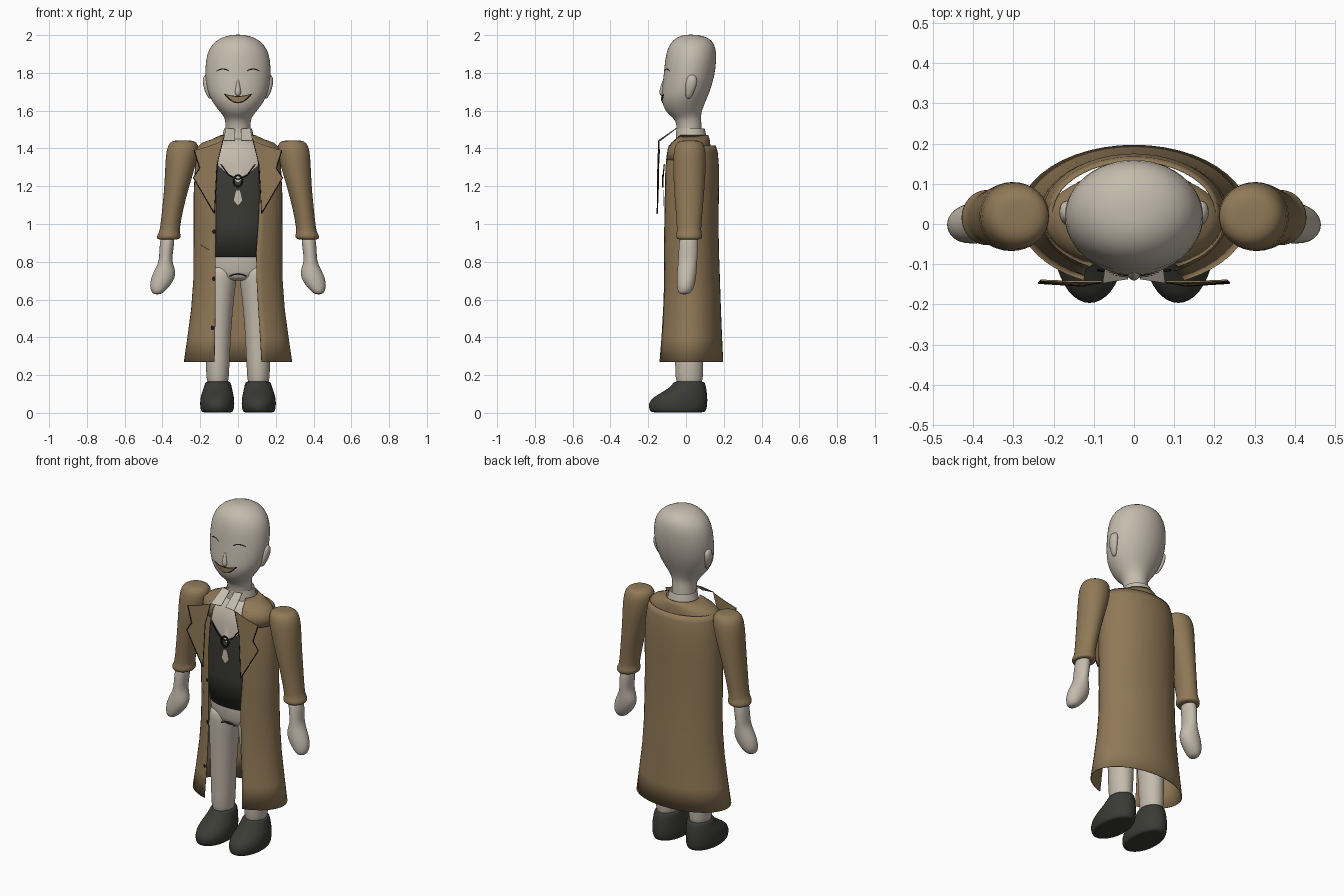
import bpy, bmesh
from math import sin, cos, asin, pi
from mathutils import Vector

if "Cube" in bpy.data.objects:
    bpy.data.objects.remove(bpy.data.objects["Cube"])


def material(name, rgb):
    m = bpy.data.materials.new(name)
    m.use_nodes = True
    m.diffuse_color = (*rgb, 1)
    m.node_tree.nodes["Principled BSDF"].inputs["Base Color"].default_value = (*rgb, 1)
    return m


PALE = material("pale skin", (0.56, 0.50, 0.42))
COAT = material("tan coat", (0.28, 0.19, 0.095))
DARK = material("charcoal", (0.042, 0.044, 0.036))
INK = material("black line", (0.01, 0.009, 0.007))
LIP = material("mouth tan", (0.32, 0.22, 0.11))


def finish(name, bm, mat, smooth=True, sub=0, thick=0):
    bmesh.ops.recalc_face_normals(bm, faces=bm.faces)
    me = bpy.data.meshes.new(name)
    bm.to_mesh(me)
    bm.free()
    ob = bpy.data.objects.new(name, me)
    bpy.context.collection.objects.link(ob)
    me.materials.append(mat)
    for p in me.polygons:
        p.use_smooth = smooth
    if thick:
        ob.modifiers.new("thickness", 'SOLIDIFY').thickness = thick
    if sub:
        ob.modifiers.new("rounding", 'SUBSURF').levels = sub
        ob.modifiers["rounding"].render_levels = sub
    return ob


def skin(bm, rows, closed):
    """Join rows of points with quads."""
    vs = [[bm.verts.new(p) for p in r] for r in rows]
    n = len(vs[0])
    for a, b in zip(vs, vs[1:]):
        for i in range(n if closed else n - 1):
            j = (i + 1) % n
            bm.faces.new((a[i], a[j], b[j], b[i]))
    return vs


def loft(name, rings, mat, side=1, segs=20, sub=1, cap=True):
    """Closed tube; each ring is z, left x, right x, front y, back y."""
    bm = bmesh.new()
    rows = []
    for z, x0, x1, y0, y1 in rings:
        cx, rx, cy, ry = (x0 + x1) / 2, (x1 - x0) / 2, (y0 + y1) / 2, (y1 - y0) / 2
        rows.append([(side * (cx + rx * sin(t)), cy - ry * cos(t), z)
                     for t in (2 * pi * i / segs for i in range(segs))])
    vs = skin(bm, rows, True)
    if cap:
        for ring in (vs[0], vs[-1]):
            f = bm.faces.new(ring)
            bmesh.ops.poke(bm, faces=[f])
    return finish(name, bm, mat, sub=sub)


def open_shell(name, rings, mat, segs=40):
    """Cloth open at the front; each ring is z, half width, front y, back y, opening x's."""
    bm = bmesh.new()
    rows = []
    for z, rx, y0, y1, xa, xb in rings:
        a, b = asin(xb / rx), 2 * pi + asin(xa / rx)
        cy, ry = (y0 + y1) / 2, (y1 - y0) / 2
        ts = [a + (b - a) * i / segs for i in range(segs + 1)]
        rows.append([(rx * sin(t), cy - ry * cos(t), z) for t in ts])
    skin(bm, rows, False)
    return finish(name, bm, mat, thick=0.004)


def plate(name, pts, mat):
    bm = bmesh.new()
    bm.faces.new([bm.verts.new(p) for p in pts])
    return finish(name, bm, mat, smooth=False, thick=0.004)


def tube(name, pts, mat, r=0.003, cyclic=False):
    cu = bpy.data.curves.new(name, 'CURVE')
    cu.dimensions, cu.bevel_depth, cu.bevel_resolution = '3D', r, 1
    sp = cu.splines.new('POLY')
    sp.points.add(len(pts) - 1)
    for q, p in zip(sp.points, pts):
        q.co = (*p, 1)
    sp.use_cyclic_u = cyclic
    cu.materials.append(mat)
    ob = bpy.data.objects.new(name, cu)
    bpy.context.collection.objects.link(ob)


def on_front(ob, x, z, lift):
    """Point on the front surface of an object."""
    ev = ob.evaluated_get(bpy.context.evaluated_depsgraph_get())
    hit, loc, _, _ = ev.ray_cast(Vector((x, -1, z)), Vector((0, 1, 0)))
    return (x, (loc.y if hit else -0.1) - lift, z)


def painted(name, ob, xc, half, top, low, mat, lift=0.003, n=12):
    """Thin strip that follows a surface between two height curves."""
    us = [-1 + 2 * i / n for i in range(n + 1)]
    bm = bmesh.new()
    skin(bm, [[on_front(ob, xc + half * u, top(u) * (1 - k) + low(u) * k, lift) for u in us]
              for k in (0, 0.5, 1)], False)
    return finish(name, bm, mat)


# Head and neck
head = loft("head", [
    (1.40, -.07, .07, -.04, .09), (1.50, -.065, .065, -.048, .085), (1.55, -.067, .067, -.055, .08),
    (1.575, -.08, .08, -.085, .08), (1.60, -.102, .102, -.112, .085), (1.65, -.14, .14, -.13, .105),
    (1.70, -.163, .163, -.13, .127), (1.78, -.176, .176, -.12, .152), (1.87, -.173, .173, -.112, .163),
    (1.93, -.155, .155, -.10, .16), (1.975, -.115, .115, -.07, .14), (1.997, -.06, .06, -.03, .09),
    (2.002, -.02, .02, 0, .05)], PALE, segs=24)
bpy.context.view_layer.update()
loft("nose", [(1.675, -.008, .008, -.13, -.10), (1.69, -.02, .02, -.146, -.10),
              (1.72, -.014, .014, -.138, -.10), (1.77, -.006, .006, -.122, -.10)], PALE, segs=10)
painted("mouth_outline", head, 0, .073, lambda u: 1.69 - .012 * (1 - u * u),
        lambda u: 1.685 - .046 * (1 - u * u), INK)
painted("mouth", head, 0, .06, lambda u: 1.683 - .010 * (1 - u * u),
        lambda u: 1.681 - .035 * (1 - u * u), LIP, lift=.006)

for s, tag in ((1, "left"), (-1, "right")):
    painted(tag + "_eye", head, s * .08, .033, lambda u: 1.812 + .012 * (1 - u * u),
            lambda u: 1.807 + .010 * (1 - u * u), INK)
    loft(tag + "_ear", [(1.665, .14, .155, .0, .025), (1.69, .145, .172, -.005, .04),
                        (1.74, .15, .188, -.005, .06), (1.775, .15, .187, .005, .06),
                        (1.79, .15, .175, .015, .045)], PALE, s, 12)

    # Legs and shoes
    loft(tag + "_leg", [(.12, .05, .165, -.055, .09), (.25, .045, .172, -.058, .092),
                        (.45, .035, .175, -.065, .095), (.62, .02, .18, -.075, .10),
                        (.72, .004, .18, -.08, .105), (.78, .0, .17, -.08, .105)], PALE, s)
    loft(tag + "_shoe", [(.002, .035, .185, -.175, .09), (.005, .026, .195, -.19, .105),
                         (.03, .018, .202, -.202, .114), (.07, .018, .202, -.195, .116),
                         (.10, .024, .195, -.145, .113), (.135, .032, .182, -.085, .108),
                         (.163, .038, .174, -.066, .10), (.166, .045, .168, -.058, .094)], DARK, s)

    # Sleeve with rolled cuff, forearm and mitten hand
    loft(tag + "_sleeve", [(1.443, .25, .33, -.02, .06), (1.435, .215, .36, -.048, .088),
                           (1.40, .205, .38, -.066, .105), (1.32, .22, .386, -.07, .107),
                           (1.2, .258, .39, -.066, .10), (1.08, .29, .402, -.056, .09),
                           (.955, .312, .415, -.046, .078), (.95, .303, .426, -.054, .086),
                           (.925, .303, .432, -.054, .086), (.918, .315, .424, -.044, .076)], COAT, s)
    loft(tag + "_forearm_and_hand", [
        (.95, .33, .41, -.035, .065), (.86, .342, .418, -.04, .065), (.805, .35, .418, -.042, .06),
        (.77, .335, .435, -.046, .058), (.73, .328, .456, -.05, .056), (.69, .345, .467, -.05, .05),
        (.655, .375, .466, -.047, .04), (.632, .40, .452, -.04, .022), (.628, .415, .44, -.02, .005)],
        PALE, s, 16)

    # Lapel with a dark edge, and shirt collar flap
    lapel = [(s * x, y, z) for x, y, z in (
        (.08, -.145, 1.44), (.16, -.145, 1.41), (.232, -.142, 1.39), (.203, -.147, 1.295),
        (.236, -.146, 1.245), (.125, -.153, 1.055), (.195, -.15, 1.22), (.112, -.15, 1.31))]
    outline = lapel[:6]
    plate(tag + "_lapel", outline + [lapel[7]], COAT)
    tube(tag + "_lapel_edge", outline[2:], INK)
    tube(tag + "_lapel_inner_edge", [lapel[0], lapel[7], lapel[5]], INK, .002)
    plate(tag + "_collar_flap", [(s * x, y, z) for x, y, z in (
        (.015, -.055, 1.5), (.065, -.05, 1.505), (.078, -.145, 1.44), (.015, -.135, 1.44))], PALE)

# Hips
loft("hips", [(.70, -.15, .15, -.07, .10), (.74, -.175, .175, -.084, .11),
              (.84, -.185, .185, -.092, .115), (.86, -.18, .18, -.085, .11)], PALE)
tube("trouser_crease", [(.045 * u, -.092, .735 - .012 * u * u) for u in (-1, -.5, 0, .5, 1)], DARK, .004)

# Torso: dark vest with a pale shirt above the V neckline
torso = loft("torso", [
    (.825, -.18, .18, -.10, .12), (1.0, -.19, .19, -.108, .12), (1.2, -.20, .20, -.112, .125),
    (1.33, -.20, .20, -.105, .125), (1.40, -.17, .17, -.085, .12), (1.45, -.09, .09, -.055, .11)],
    PALE, segs=40, sub=0)
bm = bmesh.new()
bm.from_mesh(torso.data)
for s in (1, -1):
    bmesh.ops.bisect_plane(bm, geom=bm.verts[:] + bm.edges[:] + bm.faces[:],
                           plane_co=(0, 0, 1.22), plane_no=(-.85 * s, 0, 1))
torso.data.materials.append(DARK)
for f in bm.faces:
    c = f.calc_center_median()
    f.material_index = 0 if c.z > 1.22 + .85 * abs(c.x) else 1
bm.to_mesh(torso.data)
bm.free()

# Shirt collar band
loft("shirt_collar", [(1.38, -.105, .105, -.06, .125), (1.44, -.09, .09, -.056, .115),
                      (1.505, -.075, .075, -.052, .10)], PALE, sub=1, cap=False)

# Coat body, and shoulder yoke up to the collar
coat = open_shell("coat", [
    (.27, .287, -.158, .197, -.125, .125), (.4, .268, -.147, .191, -.123, .118),
    (.55, .248, -.137, .185, -.12, .108), (.7, .237, -.13, .18, -.12, .10),
    (.85, .235, -.13, .175, -.12, .097), (1.0, .235, -.132, .172, -.118, .108),
    (1.15, .235, -.132, .174, -.118, .115), (1.3, .228, -.128, .175, -.11, .11),
    (1.38, .215, -.115, .168, -.10, .10), (1.415, .205, -.105, .158, -.09, .09)], COAT)
open_shell("shoulder_yoke", [
    (1.34, .224, -.122, .13, -.11, .11), (1.40, .22, -.108, .13, -.095, .095),
    (1.43, .19, -.09, .128, -.085, .085), (1.45, .135, -.075, .125, -.08, .08),
    (1.47, .093, -.062, .118, -.07, .07)], COAT)

# Buttons and pocket slits
bpy.context.view_layer.update()
for i, (x, z) in enumerate(((-.128, .96), (-.128, .71), (-.136, .45))):
    painted("button_%d" % i, coat, x, .009, lambda u: z + .012 * (1 - u * u) ** .5,
            lambda u: z - .012 * (1 - u * u) ** .5, INK)
for s, tag in ((1, "left"), (-1, "right")):
    painted(tag + "_pocket", coat, s * .175, .022, lambda u: .878 + .014 * u * s,
            lambda u: .874 + .014 * u * s, INK if s < 0 else LIP)

# Pendant: cord, ring and drop
tube("pendant_cord", [(.09, -.115, 1.315), (.05, -.12, 1.26), (0, -.122, 1.235),
                      (-.05, -.12, 1.26), (-.09, -.115, 1.315)], INK, .003)
tube("pendant_ring", [(.023 * cos(a), -.123, 1.228 + .03 * sin(a))
                      for a in (2 * pi * i / 20 for i in range(20))], INK, .005, True)
plate("pendant_drop", [(x, -.122, z) for x, z in (
    (-.012, 1.18), (.012, 1.18), (.025, 1.125), (0, 1.095), (-.025, 1.125))], PALE)
